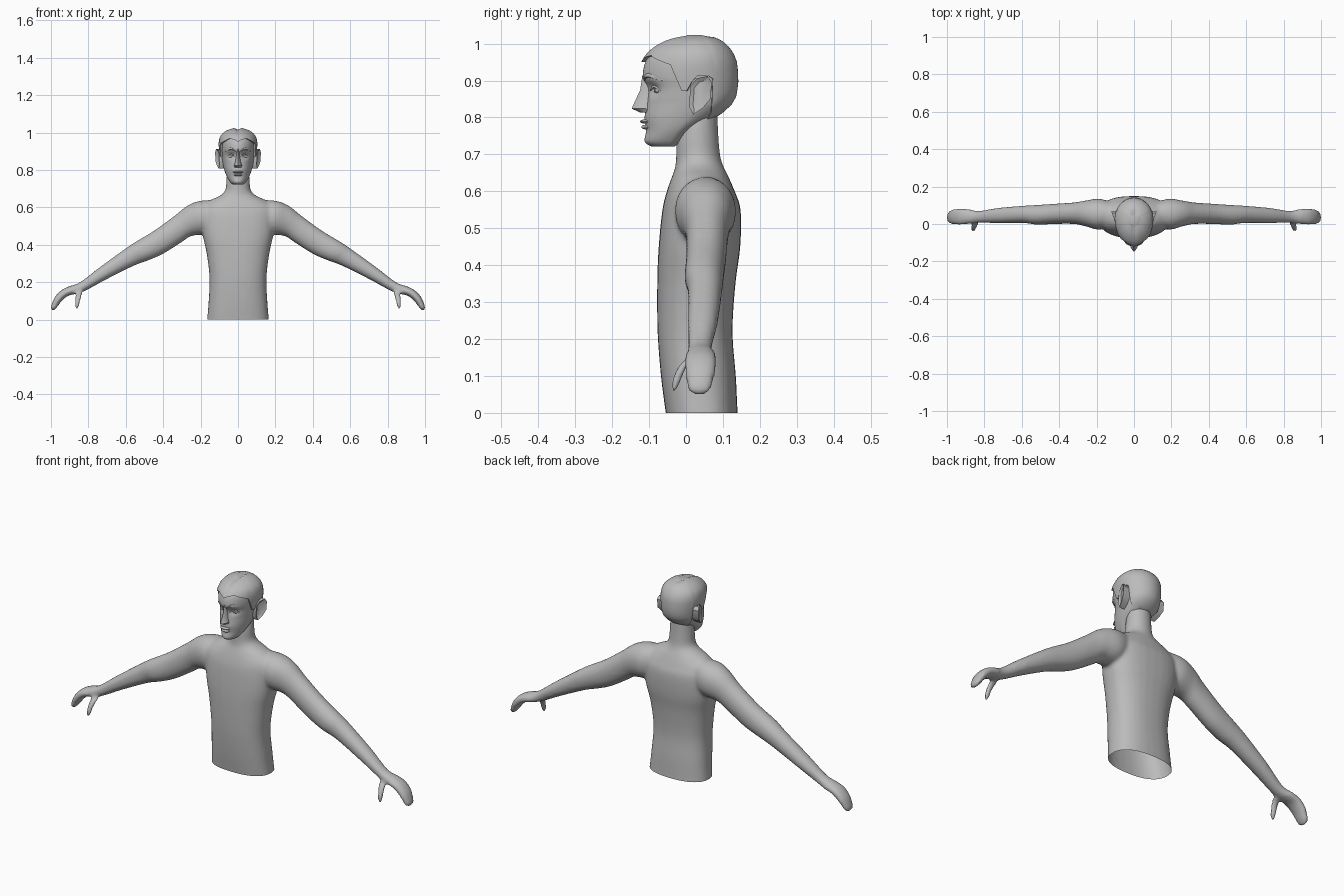
import bpy, bmesh, math
from mathutils import Vector

cube = bpy.data.objects.get("Cube")
if cube:
    bpy.data.objects.remove(cube)

grey = bpy.data.materials.new("plain grey")
grey.use_nodes = True
grey.diffuse_color = (0.5, 0.5, 0.5, 1)
grey.node_tree.nodes["Principled BSDF"].inputs["Base Color"].default_value = grey.diffuse_color


def add_object(name, bm, angle=40):
    bmesh.ops.recalc_face_normals(bm, faces=bm.faces)
    mesh = bpy.data.meshes.new(name)
    bm.to_mesh(mesh)
    bm.free()
    mesh.materials.append(grey)
    ob = bpy.data.objects.new(name, mesh)
    bpy.context.collection.objects.link(ob)
    bpy.ops.object.select_all(action='DESELECT')
    ob.select_set(True)
    bpy.context.view_layer.objects.active = ob
    bpy.ops.object.shade_smooth_by_angle(angle=math.radians(angle))
    return ob


def blend(table, u):
    """Smooth curve through table rows; u runs over row numbers."""
    last = len(table) - 1
    i = min(int(u), last - 1)
    t = u - i
    a, b, c, d = (table[min(max(k, 0), last)] for k in range(i - 1, i + 3))
    return [q + t / 2 * (r - p + t * (2 * p - 5 * q + 4 * r - s + t * (3 * (q - r) + s - p)))
            for p, q, r, s in zip(a, b, c, d)]


def refine(table, steps=4):
    n = (len(table) - 1) * steps
    return [blend(table, i / steps) for i in range(n + 1)]


def loft(bm, rings, cap_start=True, cap_end=True):
    rows = [[bm.verts.new(p) for p in ring] for ring in rings]
    n = len(rows[0])
    for low, high in zip(rows, rows[1:]):
        for i in range(n):
            j = (i + 1) % n
            bm.faces.new((low[i], low[j], high[j], high[i]))
    if cap_start:
        bm.faces.new(rows[0])
    if cap_end:
        bm.faces.new(rows[-1])


def oval(centre, u, v, power=2.0, n=32):
    def soft(k):
        return math.copysign(abs(k) ** (2 / power), k)
    angles = [math.tau * i / n for i in range(n)]
    return [centre + u * soft(math.cos(a)) + v * soft(math.sin(a)) for a in angles]


def level_ring(z, front, back, half, power=2.0, n=32):
    return oval(Vector((0, (front + back) / 2, z)), Vector((half, 0, 0)),
                Vector((0, (back - front) / 2, 0)), power, n)


# Torso and neck: height, front, back, half width, squareness
torso = [(-.04, -.05, .145, .168, 2.4), (0, -.055, .14, .165, 2.4), (.1, -.068, .135, .157, 2.4),
         (.22, -.077, .126, .152, 2.4), (.35, -.078, .134, .167, 2.4), (.45, -.074, .147, .188, 2.5),
         (.55, -.064, .148, .2, 2.4), (.6, -.052, .132, .195, 2.2), (.64, -.038, .115, .145, 2),
         (.662, -.03, .104, .098, 2), (.69, -.027, .094, .069, 2), (.75, -.024, .088, .062, 2),
         (.84, 0, .084, .055, 2)]
# Arm and hand: upper edge x and z, lower edge x and z, front, back
arm = [(.1, .64, .1, .5, 0, .11), (.2, .636, .17, .46, -.03, .135), (.27, .61, .25, .447, -.012, .125),
       (.34, .555, .3, .415, 0, .115), (.45, .475, .4, .352, 0, .108), (.55, .415, .48, .317, -.004, .102),
       (.61, .374, .56, .287, .005, .098), (.74, .28, .71, .212, .005, .086), (.845, .2, .815, .155, .006, .07),
       (.905, .178, .865, .138, 0, .08), (.947, .156, .908, .128, -.004, .083), (.98, .12, .942, .1, -.002, .08),
       (.998, .076, .968, .066, .002, .07), (1.002, .054, .985, .048, .014, .056)]
# Thumb: x, y, z, radius
thumb = [(.848, .03, .165, .018), (.85, .002, .14, .019), (.857, -.018, .108, .016),
         (.86, -.027, .08, .013), (.86, -.031, .06, .008)]

bm = bmesh.new()
loft(bm, [level_ring(*row) for row in refine(torso)])
for side in (1, -1):
    rings = []
    for tx, tz, lx, lz, front, back in refine(arm):
        top, low = Vector((side * tx, 0, tz)), Vector((side * lx, 0, lz))
        mid = (top + low) / 2 + Vector((0, (front + back) / 2, 0))
        rings.append(oval(mid, (top - low) / 2, Vector((0, (back - front) / 2, 0)), 2.1))
    loft(bm, rings)
    loft(bm, [oval(Vector((side * x, y, z)), Vector((r, 0, 0)), Vector((0, r, r / 2)))
              for x, y, z, r in refine(thumb)])
body = add_object("body", bm)

# Fuse the overlapping limbs into one skin, then open it at the waist
remesh = body.modifiers.new("fuse", 'REMESH')
remesh.mode = 'VOXEL'
remesh.voxel_size = .0085
smooth = body.modifiers.new("relax", 'SMOOTH')
smooth.factor = .5
smooth.iterations = 6
skin = bpy.data.meshes.new_from_object(body.evaluated_get(bpy.context.evaluated_depsgraph_get()))
bpy.data.objects.remove(body)
bm = bmesh.new()
bm.from_mesh(skin)
bmesh.ops.bisect_plane(bm, geom=bm.verts[:] + bm.edges[:] + bm.faces[:], plane_co=(0, 0, 0),
                       plane_no=(0, 0, -1), clear_outer=True)
add_object("body", bm, 60)

# Head: height, front, back, half width
skull = [(.722, -.095, -.03, .028), (.735, -.112, -.012, .042), (.765, -.108, .02, .06), (.8, -.112, .08, .073),
         (.84, -.106, .126, .083), (.88, -.104, .138, .088), (.91, -.117, .139, .091), (.95, -.11, .135, .092),
         (.98, -.09, .12, .083), (1, -.06, .098, .062), (1.01, -.03, .076, .04), (1.015, .005, .045, .014)]
fine_skull = refine(skull, 8)


def skull_at(z):
    for low, high in zip(fine_skull, fine_skull[1:]):
        if z <= high[0]:
            t = max(0, (z - low[0]) / (high[0] - low[0]))
            return [p + t * (q - p) for p, q in zip(low, high)]
    return fine_skull[-1]


def head_point(a, z, grow=0.0):
    """Point on the head; a = 0 faces front."""
    _, front, back, half = skull_at(z)
    mid = min(.03, (front + back) / 2 + .02)
    x = (half + grow) * math.sin(a)
    reach = mid - front + grow if math.cos(a) > 0 else back - mid + grow * .2
    y = mid - reach * math.cos(a)
    if y < 0 and grow == 0:  # eye sockets
        y += .012 * math.exp(-((abs(x) - .036) / .018) ** 2 - ((z - .876) / .016) ** 2)
    return Vector((x, y, z))


def face_point(x, z, out=0.0):
    a = math.asin(min(1, abs(x) / skull_at(z)[3]))
    p = head_point(a, z)
    return Vector((x, p.y - out, z))


N = 64
turn = [math.tau * i / N for i in range(N)]
bm = bmesh.new()
loft(bm, [[head_point(a, row[0]) for a in turn] for row in refine(skull, 5)])
add_object("head", bm, 60)

# Hair: angle from the front in degrees, hairline height
hairline = [(0, .95), (10, .962), (28, .968), (52, .95), (66, .94), (70, .872), (82, .872),
            (86, .912), (112, .912), (118, .83), (140, .795), (180, .79)]


def hair_edge(a):
    d = math.degrees(min(a, math.tau - a))
    for (p, low), (q, high) in zip(hairline, hairline[1:]):
        if d <= q:
            return low + (high - low) * (d - p) / (q - p)
    return hairline[-1][1]


def hair_point(a, t):
    start = hair_edge(a)
    p = head_point(a, start + (1.015 - start) * math.sin(t * math.pi / 2), .011)
    p.z += .009 * t * t
    if p.y < .06:  # parting
        p.z -= .009 * t * math.exp(-(p.x / .012) ** 2)
    return p


bm = bmesh.new()
rim = [head_point(a, hair_edge(a), -.004) for a in turn]
loft(bm, [rim] + [[hair_point(a, k / 16) for a in turn] for k in range(17)], cap_start=False)
add_object("hair", bm, 45)

# Nose
nose = [(.915, -.118, -.08, .007), (.875, -.124, -.07, .01), (.84, -.14, -.07, .015),
        (.824, -.147, -.07, .022), (.814, -.125, -.08, .019)]
bm = bmesh.new()
loft(bm, [level_ring(*row, 1.5, 12) for row in nose])
add_object("nose", bm, 35)


def ellipsoid(name, centre, size):
    bm = bmesh.new()
    bmesh.ops.create_uvsphere(bm, u_segments=20, v_segments=12, radius=1)
    bmesh.ops.scale(bm, vec=size, verts=bm.verts)
    bmesh.ops.translate(bm, vec=centre, verts=bm.verts)
    add_object(name, bm)


def ridge(name, points, radius):
    """Tapered strip that follows the face."""
    bm = bmesh.new()
    path = refine(points, 5)
    rings = []
    for i, p in enumerate(path):
        r = radius * (.25 + .75 * math.sin(math.pi * i / (len(path) - 1)))
        rings.append(oval(Vector(p), Vector((0, r, 0)), Vector((0, 0, r)), n=8))
    loft(bm, rings)
    add_object(name, bm)


# Lips
ellipsoid("upper_lip", (0, -.106, .789), (.027, .019, .006))
ellipsoid("lower_lip", (0, -.104, .774), (.023, .017, .007))

ear = [(.012, .885), (.03, .906), (.058, .912), (.07, .895), (.066, .85), (.046, .826), (.02, .808), (.008, .83)]
for side, word in ((1, "left"), (-1, "right")):
    # Eye, lid and brow
    ellipsoid(word + "_eye", face_point(side * .037, .873, -.003), (.015, .008, .008))
    ellipsoid(word + "_pupil", face_point(side * .036, .873, .004), (.005, .003, .005))
    lid = ((.018, .873), (.036, .884), (.056, .872))
    ridge(word + "_eyelid", [face_point(side * x, z, .001) for x, z in lid], .004)
    brow = ((.012, .9), (.04, .914), (.07, .9))
    ridge(word + "_eyebrow", [face_point(side * x, z) for x, z in brow], .006)
    # Ear: leaning plate with a hollow
    bm = bmesh.new()
    loft(bm, [[Vector((side * (x + lean * y), y, z)) for y, z in ear]
              for x, lean in ((.07, .1), (.097, .36))])
    bm.faces.ensure_lookup_table()
    outer = bm.faces[-1]
    bmesh.ops.recalc_face_normals(bm, faces=bm.faces)
    bmesh.ops.inset_region(bm, faces=[outer], thickness=.012, depth=0)
    bmesh.ops.translate(bm, vec=(-side * .008, 0, 0), verts=outer.verts)
    add_object(word + "_ear", bm, 35)
